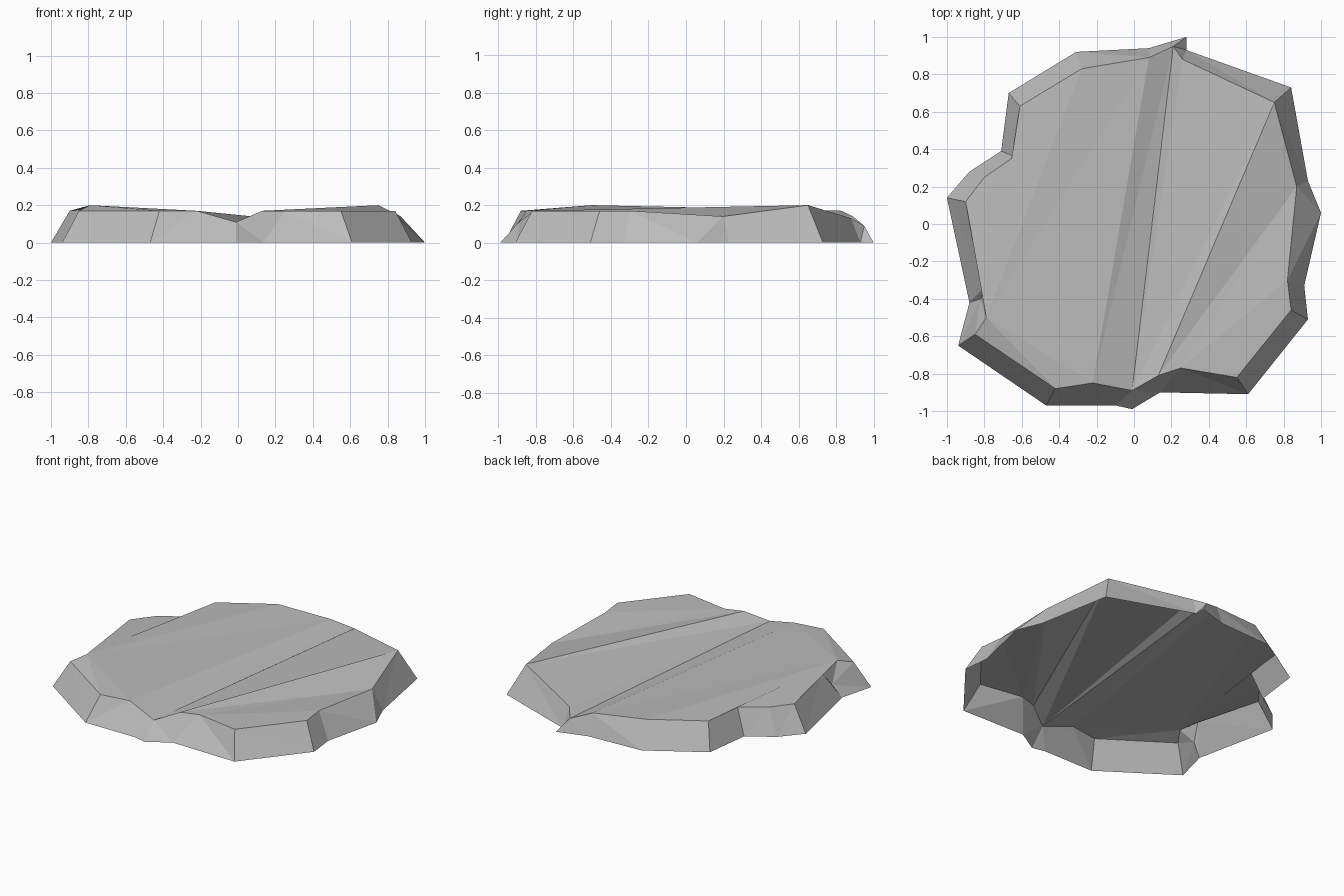
import bpy
import bmesh

# Remove the default object
cube = bpy.data.objects.get("Cube")
if cube:
    bpy.data.objects.remove(cube, do_unlink=True)

# Stone material
stone = bpy.data.materials.new("stone_grey")
stone.use_nodes = True
colour = (0.5, 0.5, 0.5, 1.0)
stone.diffuse_color = colour
shader = next(n for n in stone.node_tree.nodes if n.type == "BSDF_PRINCIPLED")
shader.inputs["Base Color"].default_value = colour

# Chipped edges in hundredths: ground point (x, y), then the bevelled top point (x, y, z)
front_edge = [
    (-94, -65, -85, -59, 17), (-47, -97, -42, -88, 17), (-10, -97, -22, -85, 17),
    (-1, -99, -1, -89, 11), (14, -90, 13, -81, 17), (14, -90, 25, -77, 17),
    (61, -91, 55, -82, 17),
]
right_edge = [
    (93, -51, 84, -46, 17), (91, -33, 82, -30, 17), (100, 6, 87, 20, 14),
    (93, 23, 87, 20, 14), (84, 73, 75, 65, 20),
]
back_edge = [
    (28, 93, 26, 88, 13), (28, 100, 21, 95, 9), (8, 94, 8, 89, 14),
    (-31, 92, -28, 83, 17), (-67, 70, -61, 63, 17), (-71, 39, -64, 36, 17),
]
left_edge = [
    (-88, 28, -80, 25, 17), (-100, 14, -90, 12, 17),
    (-88, -42, -79, -33, 18), (-82, -40, -79, -50, 20),
]

bm = bmesh.new()
rim, crown = [], []
for gx, gy, tx, ty, tz in front_edge + right_edge + back_edge + left_edge:
    rim.append(bm.verts.new((gx / 100, gy / 100, 0)))
    crown.append(bm.verts.new((tx / 100, ty / 100, tz / 100)))
count = len(rim)

# Sloped side walls, open underneath
for i in range(count):
    j = (i + 1) % count
    bm.faces.new((rim[i], rim[j], crown[j], crown[i]))

# Raised chip in the left wall, closed below by a small facet
rim[-1].co.z = 0.08
bm.faces.new((rim[-2], rim[0], rim[-1]))


def fan(hub, first, last):
    """Fill part of the top with triangles spreading from one crown corner."""
    for k in range(first, last):
        bm.faces.new((crown[hub], crown[k], crown[k + 1]))


# Top surface: broad left slab, central cracks, then the right slab
fan(21, 0, 2)
bm.faces.new((crown[21], crown[2], crown[14]))
fan(21, 14, 20)
fan(2, 13, 14)
bm.faces.new((crown[2], crown[3], crown[13]))
fan(3, 12, 13)
fan(3, 11, 12)
bm.faces.new((crown[3], crown[4], crown[11]))
fan(4, 10, 11)
bm.faces.new((crown[4], crown[5], crown[10]))
fan(5, 6, 10)

# Weld shared corners and split the walls into flat facets
bmesh.ops.remove_doubles(bm, verts=bm.verts[:], dist=0.0001)
bmesh.ops.triangulate(bm, faces=[f for f in bm.faces if len(f.verts) > 3])
bmesh.ops.recalc_face_normals(bm, faces=bm.faces[:])
if sum(f.normal.z * f.calc_area() for f in bm.faces) < 0:
    bmesh.ops.reverse_faces(bm, faces=bm.faces[:])

mesh = bpy.data.meshes.new("rock_slab")
bm.to_mesh(mesh)
bm.free()
mesh.materials.append(stone)
slab = bpy.data.objects.new("rock_slab", mesh)
bpy.context.scene.collection.objects.link(slab)
